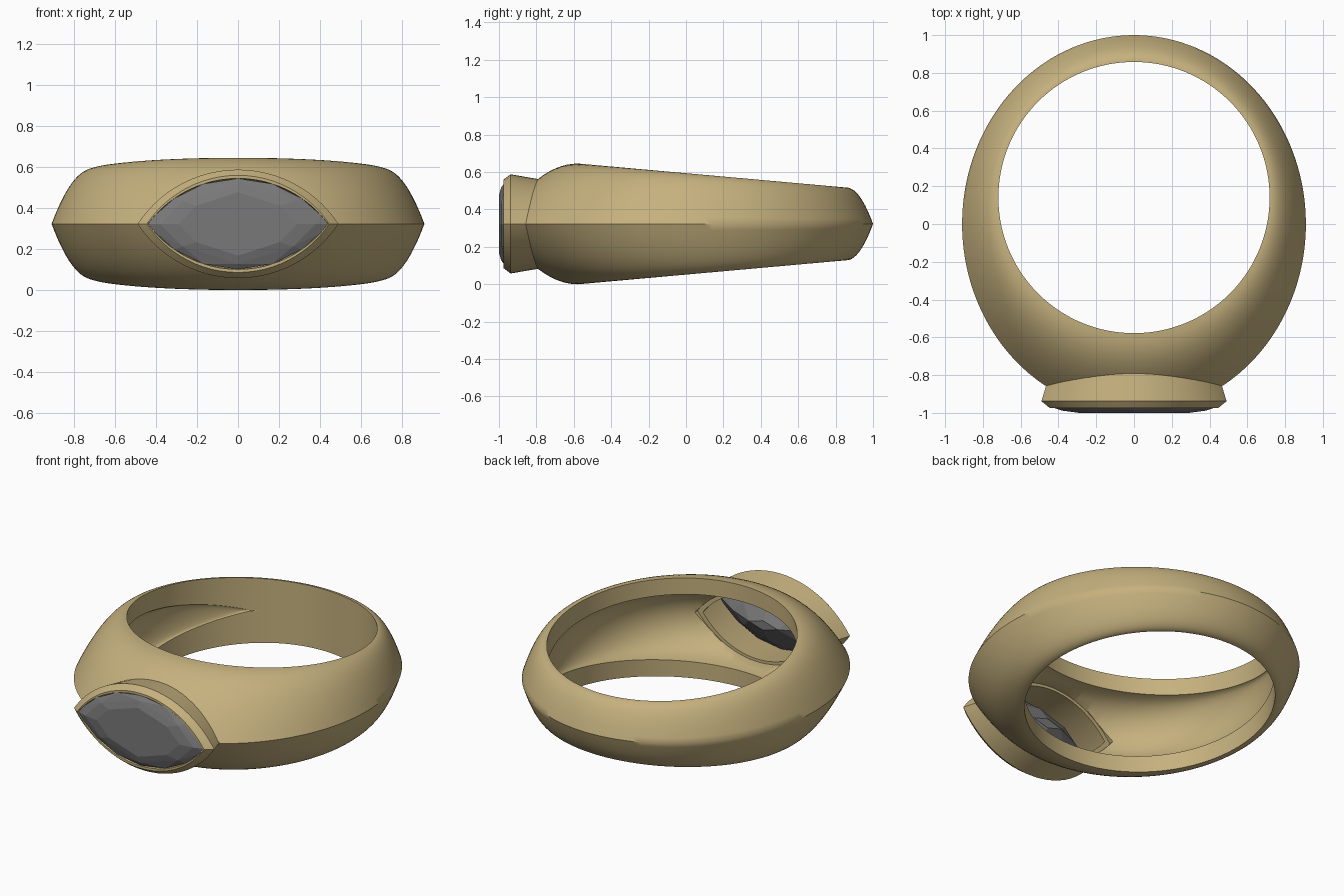
import bpy, bmesh
from math import sin, cos, pi, sqrt, radians, degrees

if "Cube" in bpy.data.objects:
    bpy.data.objects.remove(bpy.data.objects["Cube"])

MID = 0.3225            # height of the ring's centre plane
HOLE_Y, HOLE_R = 0.14, 0.718


def material(name, rgb):
    m = bpy.data.materials.new(name)
    m.use_nodes = True
    m.diffuse_color = (*rgb, 1)
    m.node_tree.nodes["Principled BSDF"].inputs["Base Color"].default_value = (*rgb, 1)
    return m


gold = material("warm gold", (0.56, 0.44, 0.21))
grey = material("grey gem", (0.19, 0.19, 0.19))


def finish(name, bm, mat):
    bmesh.ops.recalc_face_normals(bm, faces=bm.faces[:])
    mesh = bpy.data.meshes.new(name)
    bm.to_mesh(mesh)
    bm.free()
    mesh.materials.append(mat)
    ob = bpy.data.objects.new(name, mesh)
    bpy.context.collection.objects.link(ob)
    return ob


def smooth(ob, angle):
    bpy.ops.object.select_all(action='DESELECT')
    ob.select_set(True)
    bpy.context.view_layer.objects.active = ob
    bpy.ops.object.shade_smooth_by_angle(angle=radians(angle))


def loft(rings, close):
    """Skin closed rings of points; close joins last to first, else caps the ends."""
    bm = bmesh.new()
    vs = [[bm.verts.new(p) for p in ring] for ring in rings]
    n = len(vs[0])
    for a, b in zip(vs, vs[1:] + vs[:1] if close else vs[1:]):
        for i in range(n):
            j = (i + 1) % n
            bm.faces.new((a[i], a[j], b[j], b[i]))
    if not close:
        bm.faces.new(vs[0])
        bm.faces.new(vs[-1])
    return bm


def marquise(a, b, y, half):
    """Pointed oval of two arcs, half-length a, half-height b, facing the front."""
    r = (a * a + b * b) / (2 * b)
    upper = []
    for i in range(half):
        x = a * cos(pi * i / half)
        upper.append((x, sqrt(max(r * r - x * x, 0)) - (r - b)))
    return [(x, y, MID + z) for x, z in upper] + [(-x, y, MID - z) for x, z in upper]


def band_section(theta):
    """Domed section with a hollowed inside that fades out towards the back."""
    dx, dy = sin(theta), -cos(theta)
    # distance from the hole centre to the outer ellipse
    ax, by = 0.91, 1.0
    qa = (dx / ax) ** 2 + (dy / by) ** 2
    qb = HOLE_Y * dy / by ** 2
    qc = (HOLE_Y / by) ** 2 - 1
    thick = (-qb + sqrt(qb * qb - qa * qc)) / qa - HOLE_R
    h = MID - 0.0895 * (HOLE_Y + HOLE_R * dy + 0.575)
    ang = abs(degrees(theta)) / 145
    r = max(0.22 * (1 - ang * ang), 0.002)
    d = max(0.85 * (thick - 0.13), 0) if ang < 1 else 0
    n = 14
    pts = [(thick * i / n, h * (1 - (i / n) ** 2)) for i in range(n + 1)]
    pts += [(p, -z) for p, z in reversed(pts[:-1])]
    m = 12
    pts += [(d * sin(pi * i / m), -r * cos(pi * i / m)) for i in range(m + 1)]
    return [(dx * (HOLE_R + p), HOLE_Y + dy * (HOLE_R + p), MID + z) for p, z in pts]


# Band, with a flat seat cut at the front
STEPS = 128
bm = loft([band_section(-pi + 2 * pi * i / STEPS) for i in range(STEPS)], True)
bmesh.ops.recalc_face_normals(bm, faces=bm.faces[:])
cut = bmesh.ops.bisect_plane(bm, geom=bm.verts[:] + bm.edges[:] + bm.faces[:],
                             plane_co=(0, -0.855, 0), plane_no=(0, -1, 0), clear_outer=True)
bmesh.ops.holes_fill(bm, edges=[e for e in bm.edges if e.is_boundary], sides=0)
band = finish("band", bm, gold)

# Opening through the band behind the gem
cutter = finish("opening_cutter", loft([marquise(0.445, 0.225, -0.9, 24),
                                        marquise(0.385, 0.19, -0.4, 24)], False), gold)
cutter.hide_render = True
mod = band.modifiers.new("opening", 'BOOLEAN')
mod.operation = 'DIFFERENCE'
mod.solver = 'EXACT'
mod.object = cutter
bpy.ops.object.select_all(action='DESELECT')
band.select_set(True)
bpy.context.view_layer.objects.active = band
bpy.ops.object.modifier_apply(modifier=mod.name)
bpy.data.objects.remove(cutter)
smooth(band, 40)

# Bezel: tapered outer wall, chamfered lip, tapered opening
bezel_profile = [(0.425, 0.228, -0.72), (0.49, 0.265, -0.938), (0.445, 0.237, -0.975),
                 (0.44, 0.222, -0.975), (0.385, 0.195, -0.72)]
bezel = finish("bezel", loft([marquise(*p, 32) for p in bezel_profile], True), gold)
smooth(bezel, 25)

# Gem: flat facets from nested pointed ovals
bm = bmesh.new()
for a, b, y, half in ((0.29, 0.155, -1.0, 4), (0.38, 0.195, -0.988, 4),
                      (0.44, 0.222, -0.968, 8), (0.438, 0.221, -0.955, 8),
                      (0.26, 0.13, -0.84, 4), (0.10, 0.03, -0.77, 2)):
    for p in marquise(a, b, y, half):
        bm.verts.new(p)
hull = bmesh.ops.convex_hull(bm, input=bm.verts[:])
bmesh.ops.delete(bm, geom=[v for v in bm.verts if not v.link_faces], context='VERTS')
bmesh.ops.dissolve_limit(bm, angle_limit=radians(1), verts=bm.verts[:], edges=bm.edges[:])
gem = finish("gem", bm, grey)
